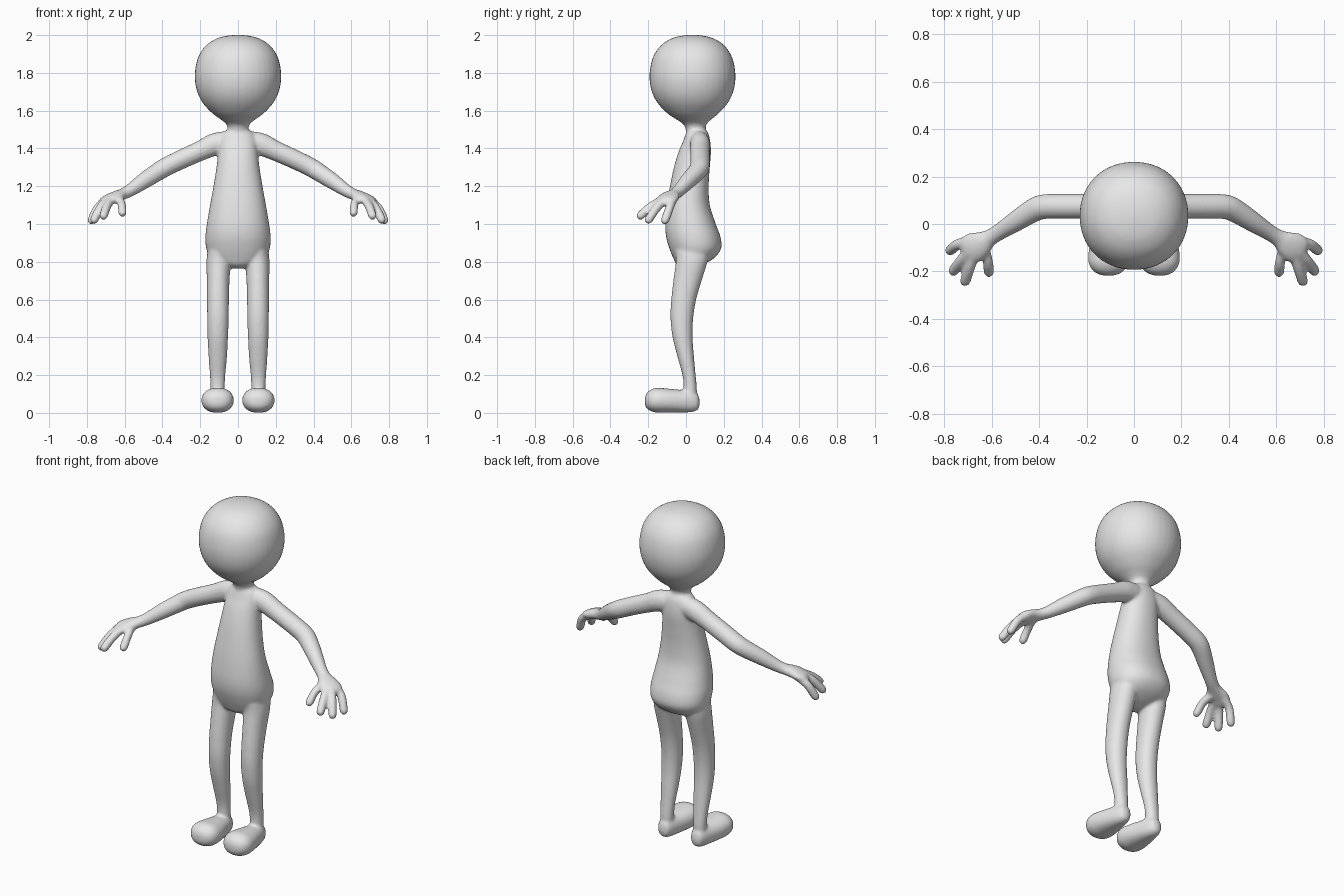
import bpy, bmesh, math
from mathutils import Vector

SIDES, STEPS = 40, 6
bm = bmesh.new()


def spline(rows):
    """Smooth (Catmull-Rom) interpolation through rows of numbers."""
    pts = [Vector(r) for r in rows]
    pts = [2 * pts[0] - pts[1]] + pts + [2 * pts[-1] - pts[-2]]
    out = []
    for a, b, c, d in zip(pts, pts[1:], pts[2:], pts[3:]):
        for i in range(STEPS):
            t = i / STEPS
            out.append(0.5 * (2 * b + (c - a) * t + (2 * a - 5 * b + 4 * c - d) * t * t
                              + (3 * b - a - 3 * c + d) * t ** 3))
    return out + [pts[-2]]


def loft(rows, axis=None, power=2.0, side=1):
    """Closed tube through rows of (x, y, z, half width, half depth)."""
    secs = spline(rows)
    pos = [Vector((s[0] * side, s[1], s[2])) for s in secs]
    rings = []
    for i, s in enumerate(secs):
        t = Vector(axis) if axis else pos[min(i + 1, len(pos) - 1)] - pos[max(i - 1, 0)]
        t.normalize()
        ref = Vector((0, 1, 0)) if abs(t.z) > 0.95 else Vector((0, 0, 1))
        u = t.cross(ref).normalized()
        v = u.cross(t)
        ring = []
        for k in range(SIDES):
            c, n = math.cos(math.tau * k / SIDES), math.sin(math.tau * k / SIDES)
            c = math.copysign(abs(c) ** (2 / power), c) * max(s[3], 0.002)
            n = math.copysign(abs(n) ** (2 / power), n) * max(s[4], 0.002)
            ring.append(bm.verts.new(pos[i] + u * c + v * n))
        rings.append(ring)
    for r, q in zip(rings, rings[1:]):
        for k in range(SIDES):
            j = (k + 1) % SIDES
            bm.faces.new((r[k], r[j], q[j], q[k]))
    bm.faces.new(rings[0][::-1])
    bm.faces.new(rings[-1])


def profile(rows):
    """Rows of (z, half width, front y, back y) to upright sections."""
    return [(0, (f + b) / 2, z, w, (b - f) / 2) for z, w, f, b in rows]


UP = (0, 0, 1)

# head and neck
loft(profile([(1.42, .06, .0, .11), (1.49, .056, -.0, .105), (1.525, .06, -.012, .107),
              (1.55, .087, -.045, .13), (1.585, .135, -.098, .172), (1.64, .186, -.15, .221),
              (1.70, .216, -.181, .25), (1.77, .229, -.193, .262), (1.84, .223, -.187, .256),
              (1.90, .203, -.167, .236), (1.95, .164, -.128, .198), (1.982, .112, -.077, .147),
              (1.996, .06, -.025, .095), (2.002, .004, .031, .039)]), UP, 2.1)

# torso
loft(profile([(.765, .03, -.02, .03), (.785, .09, -.05, .09), (.82, .145, -.068, .15),
              (.87, .168, -.088, .186), (.93, .173, -.105, .183), (1.0, .165, -.11, .158),
              (1.1, .148, -.101, .126), (1.2, .13, -.085, .12), (1.3, .114, -.064, .126),
              (1.38, .105, -.04, .132), (1.44, .10, -.015, .128), (1.48, .082, .0, .118),
              (1.503, .05, .015, .1)]), UP, 2.2)

for side in (1, -1):
    # leg
    loft([(.10, .035, .86, .06, .09), (.103, .03, .8, .064, .084), (.105, .008, .7, .060, .075),
          (.106, -.012, .6, .058, .066), (.106, -.022, .5, .057, .060),
          (.107, -.018, .4, .054, .053), (.107, -.002, .3, .049, .044),
          (.108, .016, .2, .041, .035), (.108, .022, .14, .038, .035),
          (.108, .022, .06, .037, .036)], UP, 2.1, side)
    # foot
    loft([(.108, .072, .055, .01, .015), (.108, .062, .058, .032, .042),
          (.108, .03, .061, .047, .057), (.108, -.03, .062, .064, .060),
          (.108, -.10, .065, .081, .064), (.108, -.155, .067, .085, .066),
          (.108, -.19, .066, .071, .055), (.108, -.212, .064, .042, .034),
          (.108, -.219, .063, .005, .005)], (0, 1, 0), 2.2, side)
    # arm, wrist and palm
    loft([(.04, .07, 1.435, .05, .058), (.12, .075, 1.422, .053, .060),
          (.20, .075, 1.387, .052, .053), (.30, .075, 1.342, .052, .051),
          (.38, .073, 1.303, .052, .050), (.425, .057, 1.276, .050, .048),
          (.50, .010, 1.227, .043, .043), (.57, -.035, 1.179, .035, .034),
          (.61, -.060, 1.158, .037, .030), (.645, -.083, 1.145, .055, .030),
          (.68, -.102, 1.130, .064, .028), (.705, -.118, 1.115, .055, .024),
          (.718, -.126, 1.107, .025, .012)], None, 2.0, side)
    # thumb and three fingers: root, knuckle, tip
    for root, mid, tip, r in [
            ((.635, -.085, 1.14), (.617, -.155, 1.108), (.61, -.218, 1.043), .022),
            ((.672, -.125, 1.13), (.695, -.19, 1.09), (.717, -.257, 1.03), .023),
            ((.692, -.11, 1.13), (.73, -.155, 1.085), (.77, -.21, 1.005), .023),
            ((.685, -.07, 1.13), (.74, -.085, 1.09), (.785, -.118, 1.0), .023)]:
        a, b, c = Vector(root), Vector(mid), Vector(tip)
        loft([(*a, r, r), (*b, r, r), (*b.lerp(c, .7), r, r),
              (*b.lerp(c, .92), r * .75, r * .75), (*c, .003, .003)], None, 2.0, side)

bmesh.ops.recalc_face_normals(bm, faces=bm.faces)
mesh = bpy.data.meshes.new("figure_body")
bm.to_mesh(mesh)
bm.free()
body = bpy.data.objects.new("figure_body", mesh)
bpy.context.collection.objects.link(body)

# plain grey skin
grey = bpy.data.materials.new("light_grey")
grey.diffuse_color = (0.8, 0.8, 0.8, 1)
mesh.materials.append(grey)

# fuse the parts into one skin and soften the joins
fuse = body.modifiers.new("fuse", "REMESH")
fuse.mode = "VOXEL"
fuse.voxel_size = 0.008
fuse.use_smooth_shade = True
soften = body.modifiers.new("soften", "SMOOTH")
soften.factor = 0.5
soften.iterations = 8
